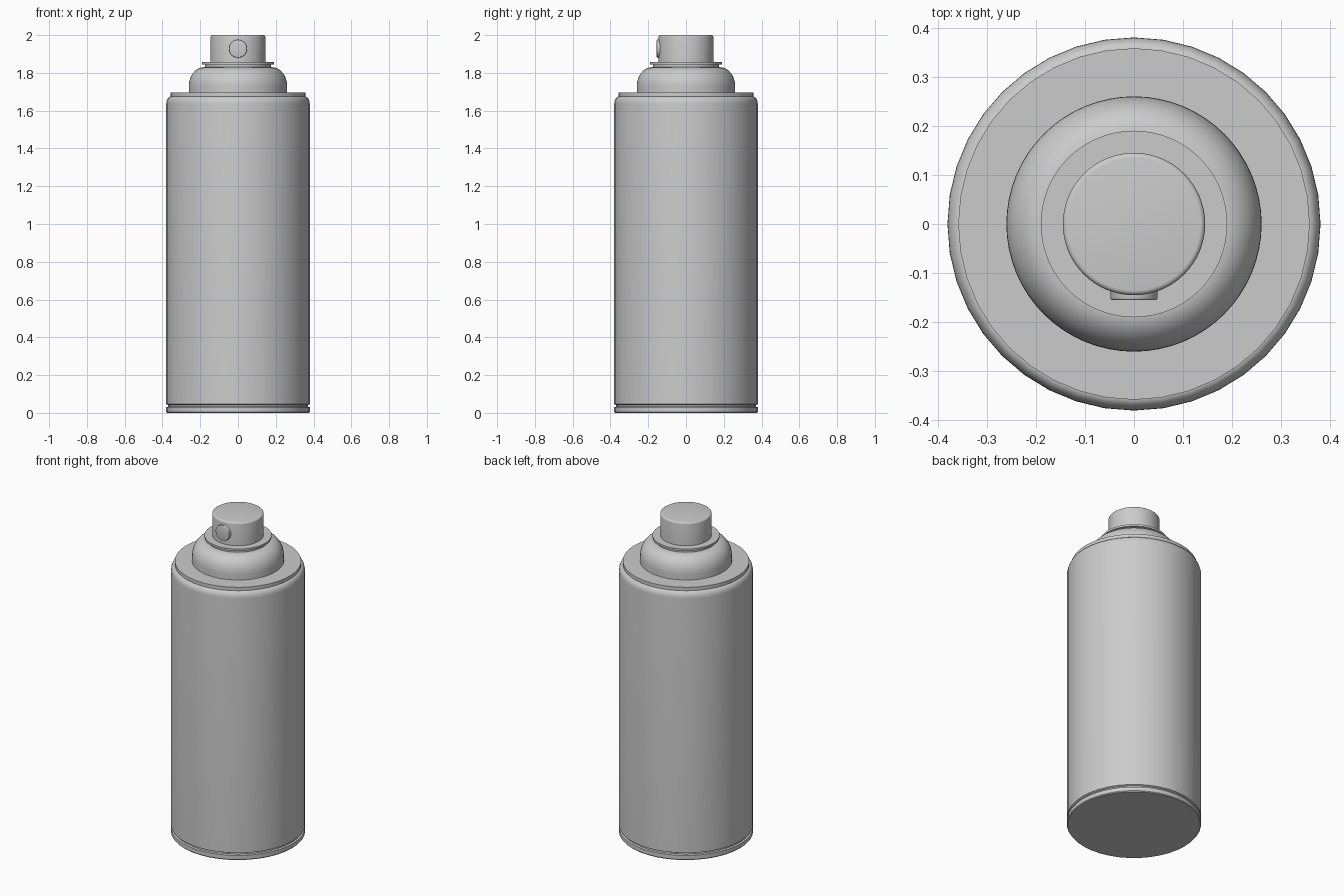
import bpy, bmesh, math
from mathutils import Matrix

if "Cube" in bpy.data.objects:
    bpy.data.objects.remove(bpy.data.objects["Cube"])


def arc(cx, cz, rx, rz, a0, a1, n):
    """Points on an elliptical arc, angles in degrees."""
    pts = []
    for i in range(n + 1):
        a = math.radians(a0 + (a1 - a0) * i / n)
        pts.append((cx + rx * math.cos(a), cz + rz * math.sin(a)))
    return pts


def lathe(name, profile, sides, matrix=Matrix()):
    """Revolve a bottom-to-top (radius, z) profile and cap both ends."""
    bm = bmesh.new()
    rings = []
    for r, z in profile:
        rings.append([bm.verts.new((r * math.cos(2 * math.pi * i / sides),
                                    r * math.sin(2 * math.pi * i / sides), z))
                      for i in range(sides)])
    for low, high in zip(rings, rings[1:]):
        for i in range(sides):
            j = (i + 1) % sides
            bm.faces.new((low[i], low[j], high[j], high[i]))
    bm.faces.new(rings[0][::-1])
    bm.faces.new(rings[-1])
    bm.transform(matrix)
    bmesh.ops.recalc_face_normals(bm, faces=bm.faces)
    mesh = bpy.data.meshes.new(name)
    bm.to_mesh(mesh)
    bm.free()
    obj = bpy.data.objects.new(name, mesh)
    bpy.context.collection.objects.link(obj)
    bpy.ops.object.select_all(action='DESELECT')
    obj.select_set(True)
    bpy.context.view_layer.objects.active = obj
    bpy.ops.object.shade_smooth_by_angle(angle=math.radians(35))
    return obj


# Can body: bottom rim, groove, tall wall and rounded shoulder
lathe("can_body",
      [(0.376, 0.0), (0.38, 0.005), (0.38, 0.03), (0.37, 0.033), (0.37, 0.041), (0.38, 0.046)]
      + arc(0.355, 1.635, 0.025, 0.04, 0, 90, 6), 40)

# Flat collar ring on the shoulder
lathe("top_collar", [(0.358, 1.665), (0.358, 1.696)], 40)

# Domed valve cup
lathe("valve_dome",
      [(0.26, 1.68)] + arc(0.18, 1.73, 0.08, 0.10, 0, 90, 10), 64)

# Neck and thin flange below the button
lathe("neck", [(0.175, 1.82), (0.175, 1.848)], 64)
lathe("flange", [(0.19, 1.845), (0.19, 1.857)], 64)

# Spray button with softened top edge
lathe("spray_button",
      [(0.145, 1.85)] + arc(0.135, 1.99, 0.01, 0.01, 0, 90, 4), 64)

# Nozzle disc on the front of the button
front = Matrix.Translation((0, 0, 1.928)) @ Matrix.Rotation(math.radians(90), 4, 'X')
lathe("nozzle",
      [(0.048, 0.12)] + arc(0.044, 0.151, 0.004, 0.004, 0, 90, 3), 32, front)
